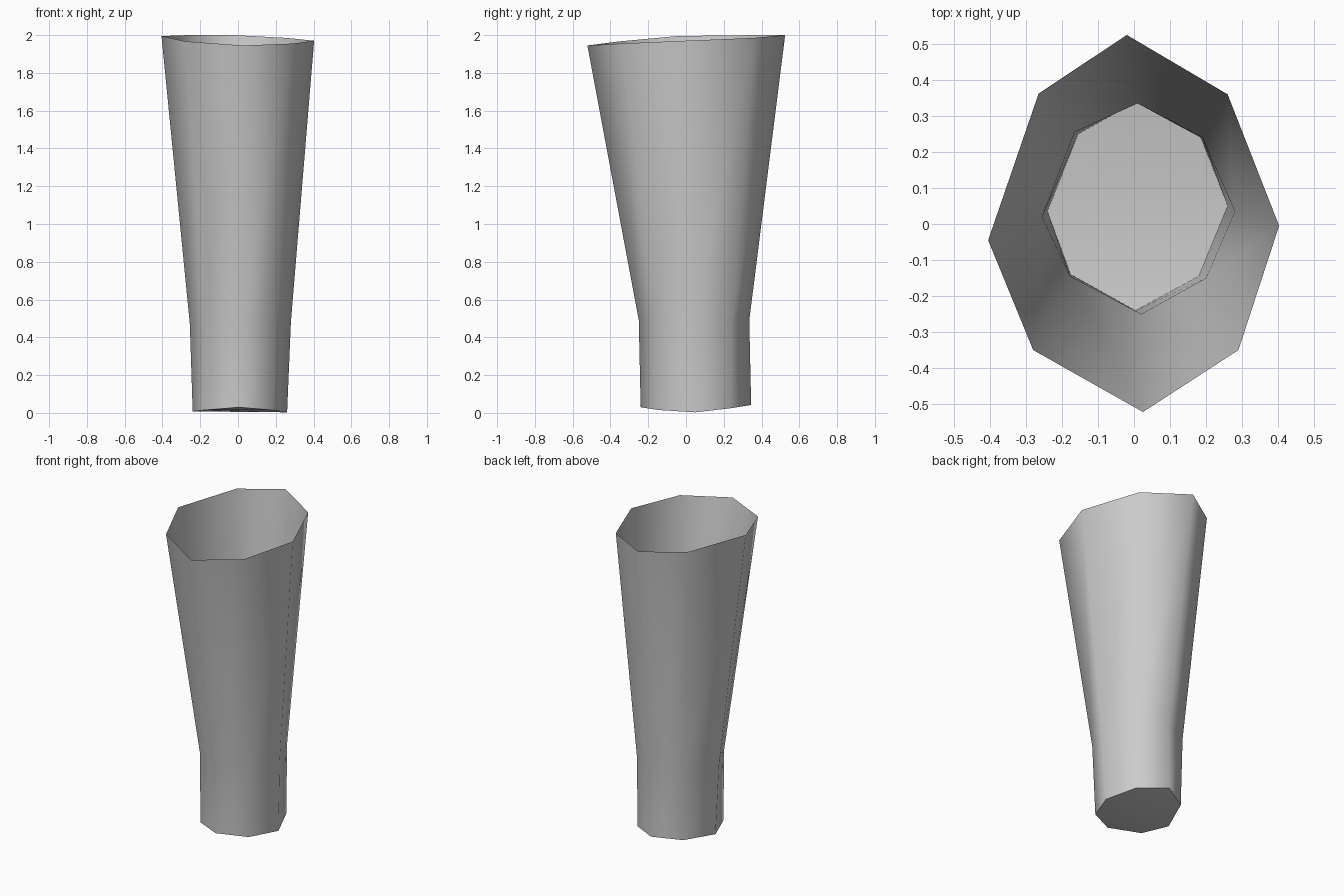
import bpy, bmesh, math

# one plain colour
mat = bpy.data.materials.new("light grey")
mat.diffuse_color = (0.6, 0.6, 0.6, 1)

# eight-sided cross-sections, counter-clockwise from the front
bottom = [(0.005, -0.24, 0.03), (0.18, -0.145, 0.015), (0.26, 0.05, 0.003), (0.185, 0.24, 0.025),
          (0.015, 0.345, 0.042), (-0.155, 0.25, 0.028), (-0.24, 0.035, 0.008), (-0.175, -0.14, 0.015)]
middle = [(0.02, -0.25, 0.49), (0.2, -0.15, 0.48), (0.28, 0.035, 0.48), (0.19, 0.24, 0.485),
          (0.01, 0.335, 0.49), (-0.165, 0.255, 0.485), (-0.255, 0.02, 0.47), (-0.177, -0.145, 0.48)]
top = [(0.025, -0.522, 1.945), (0.29, -0.35, 1.955), (0.403, -0.005, 1.97), (0.26, 0.36, 1.985),
       (-0.02, 0.525, 2.0), (-0.265, 0.362, 2.0), (-0.405, -0.045, 1.995), (-0.28, -0.35, 1.967)]

bm = bmesh.new()
rings = [[bm.verts.new(p) for p in ring] for ring in (bottom, middle, top)]

# open sleeve walls
for lo, hi in zip(rings, rings[1:]):
    for i in range(8):
        j = (i + 1) % 8
        bm.faces.new((lo[i], lo[j], hi[j], hi[i]))

# gently arched closed end, as strips from front to back
for strip in ((1, 0, 7), (2, 1, 7, 6), (3, 2, 6, 5), (4, 3, 5)):
    bm.faces.new([rings[0][i] for i in strip])

mesh = bpy.data.meshes.new("tapered_sleeve")
bm.to_mesh(mesh)
bm.free()
mesh.materials.append(mat)
sleeve = bpy.data.objects.new("tapered_sleeve", mesh)
bpy.context.collection.objects.link(sleeve)

# smooth walls, sharp edge at the closed end
bpy.context.view_layer.objects.active = sleeve
sleeve.select_set(True)
bpy.ops.object.shade_smooth_by_angle(angle=math.radians(75))
